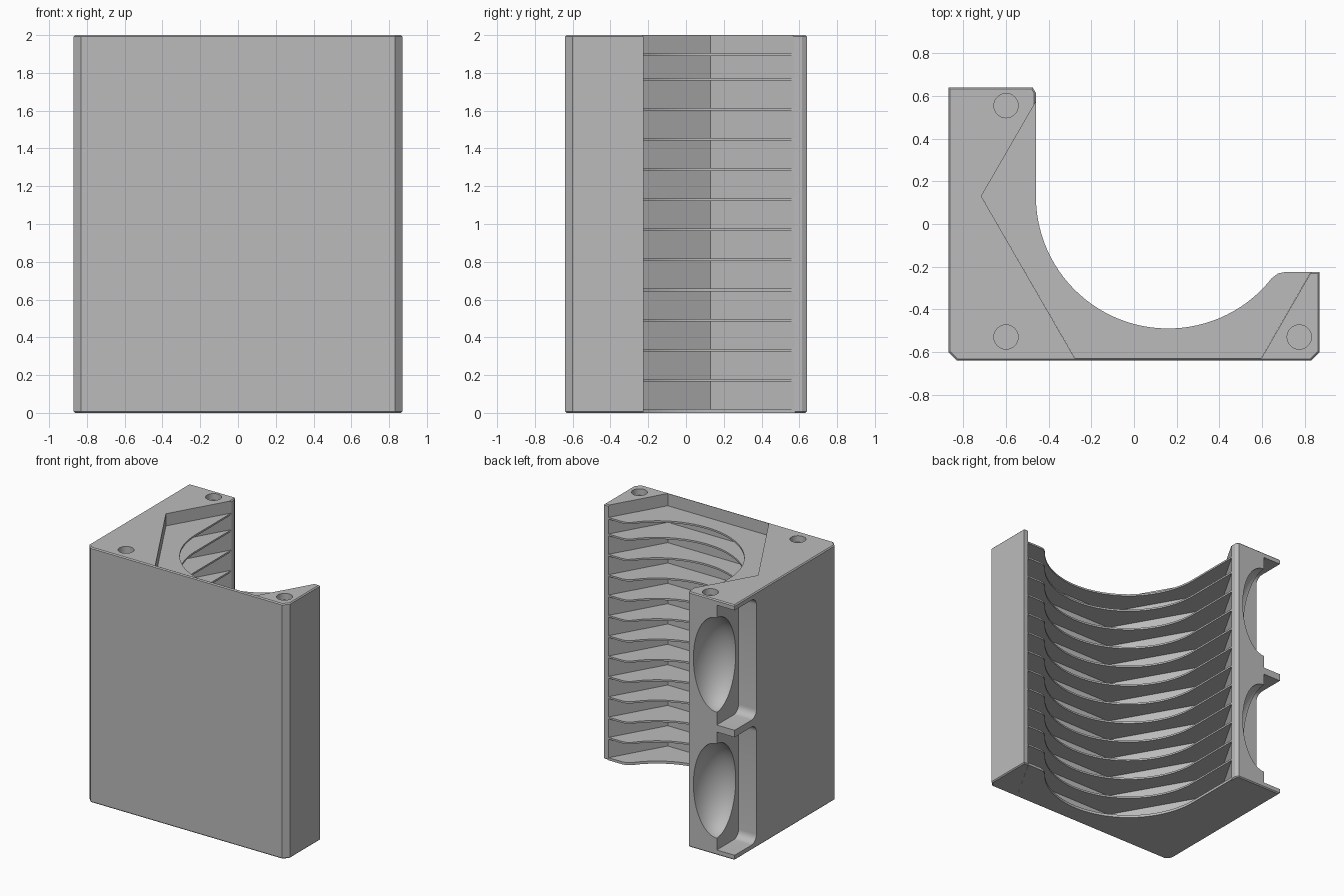
import bpy, bmesh
from math import cos, sin, radians
from mathutils import Vector

cube = bpy.data.objects.get("Cube")
if cube:
    bpy.data.objects.remove(cube)

grey = bpy.data.materials.new("plain grey")
grey.use_nodes = True
COLOUR = (0.5, 0.5, 0.5, 1)
grey.diffuse_color = COLOUR
grey.node_tree.nodes["Principled BSDF"].inputs["Base Color"].default_value = COLOUR


def finish(name, bm):
    bmesh.ops.recalc_face_normals(bm, faces=bm.faces)
    mesh = bpy.data.meshes.new(name)
    bm.to_mesh(mesh)
    bm.free()
    mesh.materials.append(grey)
    obj = bpy.data.objects.new(name, mesh)
    bpy.context.collection.objects.link(obj)
    return obj


def prism(name, points, low, high, along_x=False, chamfer=0):
    """Extrude a flat outline along z, or along x when the outline is in y, z."""
    bm = bmesh.new()
    place = (lambda a, b: (low, a, b)) if along_x else (lambda a, b: (a, b, low))
    face = bm.faces.new([bm.verts.new(place(a, b)) for a, b in points])
    step = Vector((1, 0, 0)) if along_x else Vector((0, 0, 1))
    new = bmesh.ops.extrude_face_region(bm, geom=[face])["geom"]
    verts = [v for v in new if isinstance(v, bmesh.types.BMVert)]
    bmesh.ops.translate(bm, verts=verts, vec=step * (high - low))
    if chamfer:
        rim = [e for e in bm.edges if abs(e.verts[0].co.z - e.verts[1].co.z) < 1e-5]
        bmesh.ops.bevel(bm, geom=rim, offset=chamfer, segments=1, affect='EDGES')
    return finish(name, bm)


def arc(cx, cy, r, start, end, steps):
    angles = [radians(start + (end - start) * i / steps) for i in range(steps + 1)]
    return [(cx + r * cos(a), cy + r * sin(a)) for a in angles]


def cut(target, cutter):
    mod = target.modifiers.new("cut", 'BOOLEAN')
    mod.operation, mod.solver, mod.object = 'DIFFERENCE', 'EXACT', cutter
    bpy.context.view_layer.update()
    deps = bpy.context.evaluated_depsgraph_get()
    mesh = bpy.data.meshes.new_from_object(target.evaluated_get(deps))
    target.modifiers.remove(mod)
    target.data = mesh
    bpy.data.objects.remove(cutter)


# Corner body with chamfered front corners
body = prism("corner_body", [
    (-0.87, -0.60), (-0.83, -0.64), (0.83, -0.64), (0.87, -0.60),
    (0.87, -0.225), (-0.46, -0.225), (-0.46, 0.615), (-0.475, 0.64), (-0.87, 0.64)],
    0, 2, chamfer=0.008)

# Hexagonal bay through the full height
cx, cy, side = 0.16, 0.13, 0.876
cut(body, prism("bay_cutter", arc(cx, cy, side, 0, 300, 5), -0.1, 2.1))

# Round sockets in the top
for x, y in [(-0.6, 0.555), (-0.6, -0.53), (0.775, -0.53)]:
    cut(body, prism("socket_cutter", arc(x, y, 0.057, 0, 350, 35), 1.95, 2.1))

# Two corner notches at the back, each with an oval scoop
for low, high in [(0.04, 0.965), (1.02, 1.96)]:
    r, inner = 0.06, 0.37
    outline = [(0.8, low)] + arc(inner + r, low + r, r, 270, 180, 6)
    outline += arc(inner + r, high - r, r, 180, 90, 6) + [(0.8, high)]
    cut(body, prism("notch_cutter", outline, -1, -0.715, along_x=True))
    bm = bmesh.new()
    bmesh.ops.create_uvsphere(bm, u_segments=48, v_segments=32, radius=1)
    bmesh.ops.scale(bm, verts=bm.verts, vec=(0.2, 0.235, 0.37))
    bmesh.ops.translate(bm, verts=bm.verts, vec=(-0.712, 0.64, (low + high) / 2))
    cut(body, finish("scoop_cutter", bm))

bpy.ops.object.select_all(action='DESELECT')
body.select_set(True)
bpy.context.view_layer.objects.active = body
bpy.ops.object.shade_smooth_by_angle(angle=radians(25))

# Thin shelves with a round mouth
shelf = [(-0.46, 0.577), (cx - side, cy), (cx - side / 2, -0.628),
         (cx + side / 2, -0.628), (0.83, -0.225), (0.71, -0.225), (0.675, -0.232),
         (0.645, -0.255)] + arc(cx, cy, 0.62, -43, -180, 40)
levels = [0.165 + 0.1595 * i for i in range(11)] + [1.89]
prism("bottom_shelf", shelf, 0, 0.02)
for i, z in enumerate(levels):
    prism(f"shelf_{i + 1}", shelf, z, z + 0.014)
